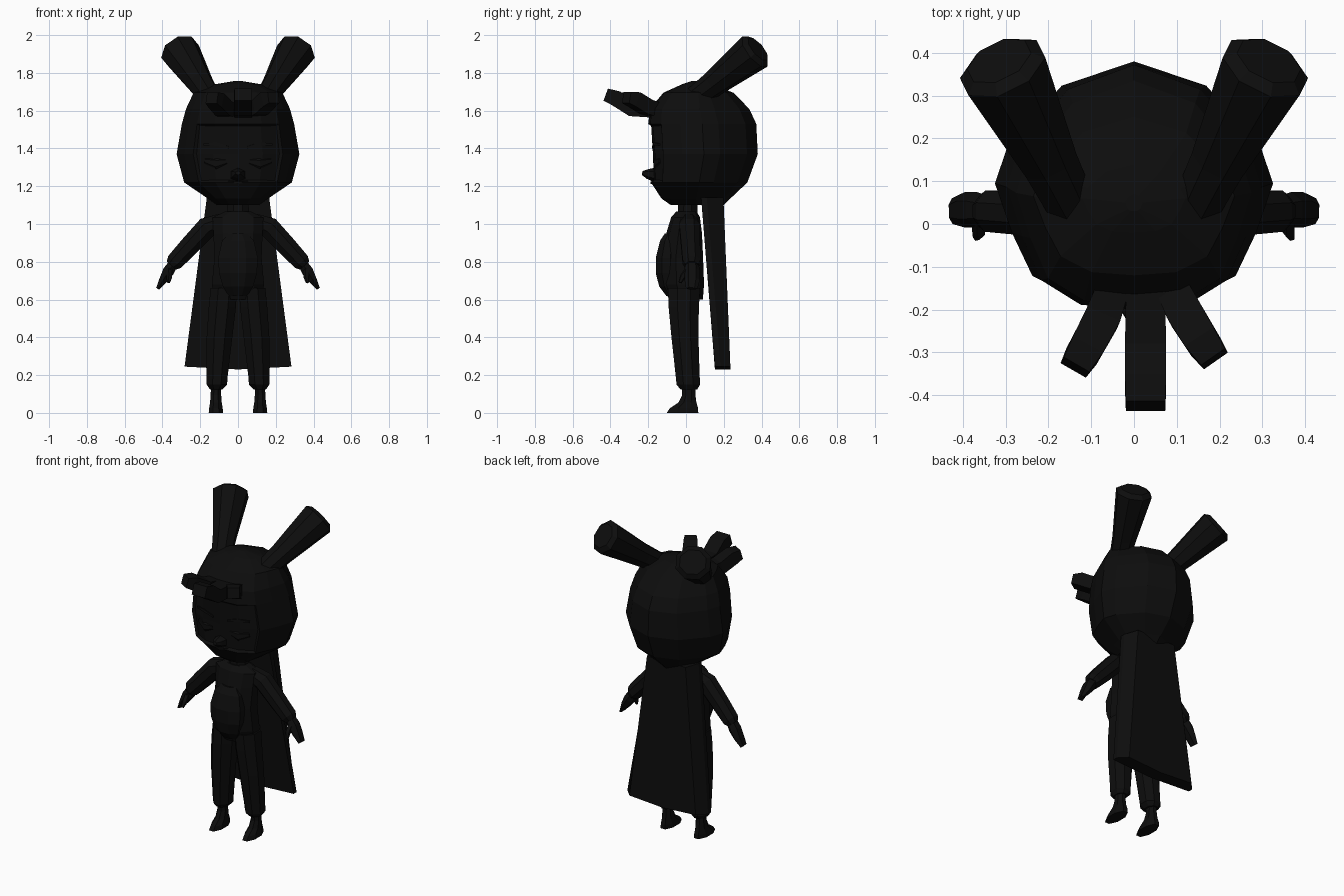
import bpy, bmesh, math
from mathutils import Vector

if "Cube" in bpy.data.objects:
    bpy.data.objects.remove(bpy.data.objects["Cube"], do_unlink=True)

black = bpy.data.materials.new("soft_black")
black.use_nodes = True
COL = (0.004, 0.004, 0.004, 1)
black.diffuse_color = COL
black.node_tree.nodes["Principled BSDF"].inputs["Base Color"].default_value = COL


def loft(name, rings, edit=None):
    """Skin a list of equal-length point rings and cap both ends."""
    bm = bmesh.new()
    vs = [[bm.verts.new(p) for p in r] for r in rings]
    n = len(rings[0])
    for a, b in zip(vs, vs[1:]):
        for i in range(n):
            j = (i + 1) % n
            bm.faces.new((a[i], a[j], b[j], b[i]))
    bm.faces.new(vs[0][::-1])
    bm.faces.new(vs[-1])
    bmesh.ops.recalc_face_normals(bm, faces=bm.faces)
    if edit:
        edit(bm)
    me = bpy.data.meshes.new(name)
    bm.to_mesh(me)
    bm.free()
    me.materials.append(black)
    ob = bpy.data.objects.new(name, me)
    bpy.context.collection.objects.link(ob)
    return ob


def circle(n):
    k = 1 / math.cos(math.pi / n)
    return [(k * math.cos((i + .5) * math.tau / n), k * math.sin((i + .5) * math.tau / n)) for i in range(n)]


def stack(name, rows, s=1, n=8):
    """Horizontal rings: z, centre x, half width, front y, back y."""
    return loft(name, [[(s * cx + rx * c, (yf + yb) / 2 + (yb - yf) / 2 * d, z) for c, d in circle(n)]
                       for z, cx, rx, yf, yb in rows])


def tube(name, path, s=1, n=8, up=(0, 0, 1)):
    """Rings along a path: x, y, z, side radius, upward radius."""
    pts = [Vector((s * p[0], p[1], p[2])) for p in path]
    rings = []
    for i, p in enumerate(pts):
        t = (pts[min(i + 1, len(pts) - 1)] - pts[max(i - 1, 0)]).normalized()
        u = t.cross(Vector(up)).normalized()
        v = u.cross(t)
        rings.append([p + u * c * path[i][3] + v * d * path[i][4] for c, d in circle(n)])
    return loft(name, rings)


# Hooded head: one outline scaled to each level
half = [(0, -1), (.42, -.96), (.73, -.76), (.88, -.4), (1, 0), (.91, .3), (.52, .8), (0, 1)]
outline = half + [(-x, y) for x, y in half[-2:0:-1]]
levels = [(1.10, .11, -.08, .20), (1.135, .16, -.13, .235), (1.22, .285, -.185, .325),
          (1.37, .325, -.19, .38), (1.53, .297, -.2, .372), (1.61, .275, -.19, .335),
          (1.695, .235, -.12, .25), (1.74, .12, -.02, .14), (1.757, .02, .03, .07)]


def cut_face(bm):
    """Sink the face opening into the hood."""
    front = [f for f in bm.faces if 1.2 < f.calc_center_median().z < 1.55
             and f.calc_center_median().y < -.125]
    bmesh.ops.inset_region(bm, faces=front, thickness=.012, depth=-.015)


loft("hooded_head", [[(w * x, (a + b) / 2 + (b - a) / 2 * y, z) for x, y in outline]
                     for z, w, a, b in levels], cut_face)

# Face details
tube("nose", [(0, -.16, 1.26, .04, .035), (0, -.205, 1.265, .028, .022), (0, -.232, 1.27, .012, .009)], n=6)
tube("mouth", [(-.05, -.166, 1.225, .008, .005), (0, -.178, 1.218, .01, .006), (.05, -.166, 1.225, .008, .005)], n=4)
for s, side in ((1, "left"), (-1, "right")):
    tube(side + "_eye", [(.06, -.163, 1.33, .008, .014), (.115, -.16, 1.32, .012, .03),
                         (.175, -.135, 1.335, .008, .014)], s, 6)
    tube(side + "_eyebrow", [(.05, -.172, 1.405, .008, .006), (.12, -.165, 1.425, .009, .009),
                             (.18, -.142, 1.42, .008, .005)], s, 4)

    # Ears flaring out and back to a blunt tip
    tube(side + "_ear", [(.14, .03, 1.655, .055, .055), (.20, .15, 1.745, .065, .065),
                         (.307, .365, 1.913, .1, .096), (.315, .381, 1.926, .075, .07)], s, 8)

    # Sleeve, hand and thumb
    tube(side + "_arm", [(.09, .015, 1.01, .045, .045), (.165, .02, .982, .056, .055),
                         (.26, .025, .88, .052, .05), (.335, .03, .80, .046, .048),
                         (.352, .03, .78, .033, .035)], s, 8, (0, 1, 0))
    tube(side + "_hand", [(.335, .03, .80, .025, .03), (.368, .033, .75, .03, .036),
                          (.395, .033, .705, .022, .036), (.425, .03, .658, .009, .026)], s, 6, (0, 1, 0))
    tube(side + "_thumb", [(.362, .01, .755, .014, .016), (.362, -.018, .72, .013, .013),
                           (.368, -.032, .69, .007, .007)], s, 5, (0, 1, 0))

    # Trouser leg gathered above the ankle, then the shoe
    stack(side + "_leg", [(.66, .075, .07, -.095, .075), (.56, .083, .072, -.092, .068),
                          (.4, .098, .068, -.077, .066), (.2, .11, .056, -.055, .072),
                          (.15, .112, .054, -.05, .075), (.125, .115, .034, -.03, .06)], s)
    stack(side + "_shoe", [(.14, .117, .026, -.02, .05), (.095, .117, .028, -.02, .05),
                           (.055, .117, .031, -.04, .055), (.025, .117, .036, -.085, .064),
                           (0, .117, .038, -.102, .065)], s)

# Square forelocks curling forward from the hood
locks = {"middle_lock": [(.027, -.13, 1.60, .045, .04), (.027, -.29, 1.61, .048, .04),
                         (.027, -.37, 1.665, .048, .042), (.027, -.425, 1.685, .046, .034)],
         "left_lock": [(.07, -.11, 1.59, .035, .035), (.12, -.21, 1.62, .042, .04),
                       (.16, -.275, 1.66, .04, .04), (.188, -.315, 1.67, .034, .03)],
         "right_lock": [(-.035, -.11, 1.60, .035, .035), (-.075, -.22, 1.61, .042, .04),
                        (-.115, -.295, 1.655, .04, .04), (-.138, -.335, 1.668, .034, .03)]}
for name, path in locks.items():
    tube(name, path, n=4)

# Neck, torso and rounded belly
stack("neck", [(1.13, 0, .055, -.04, .06), (1.02, 0, .06, -.045, .06)])
stack("torso", [(1.065, 0, .07, -.05, .055), (1.035, 0, .135, -.075, .07), (.95, 0, .13, -.1, .08),
                (.82, 0, .125, -.125, .085), (.68, 0, .138, -.12, .09), (.6, 0, .125, -.085, .085)], n=10)
stack("belly", [(.95, 0, .05, -.112, -.05), (.91, 0, .085, -.138, -.05), (.82, 0, .105, -.16, -.05),
                (.74, 0, .1, -.16, -.05), (.67, 0, .08, -.142, -.05), (.62, 0, .05, -.105, -.05)])

# Cape: thick flared slab, narrower along its back
def cape_ring(z, w, yf, yb, sag):
    return [(-w, yf, z), (0, yf, z - sag), (w, yf, z), (w, yf + .03, z), (.82 * w, yb, z),
            (0, yb, z - sag), (-.82 * w, yb, z), (-w, yf + .03, z)]


loft("cape", [cape_ring(1.14, .165, .08, .198, 0), cape_ring(.245, .283, .153, .235, .015)])
